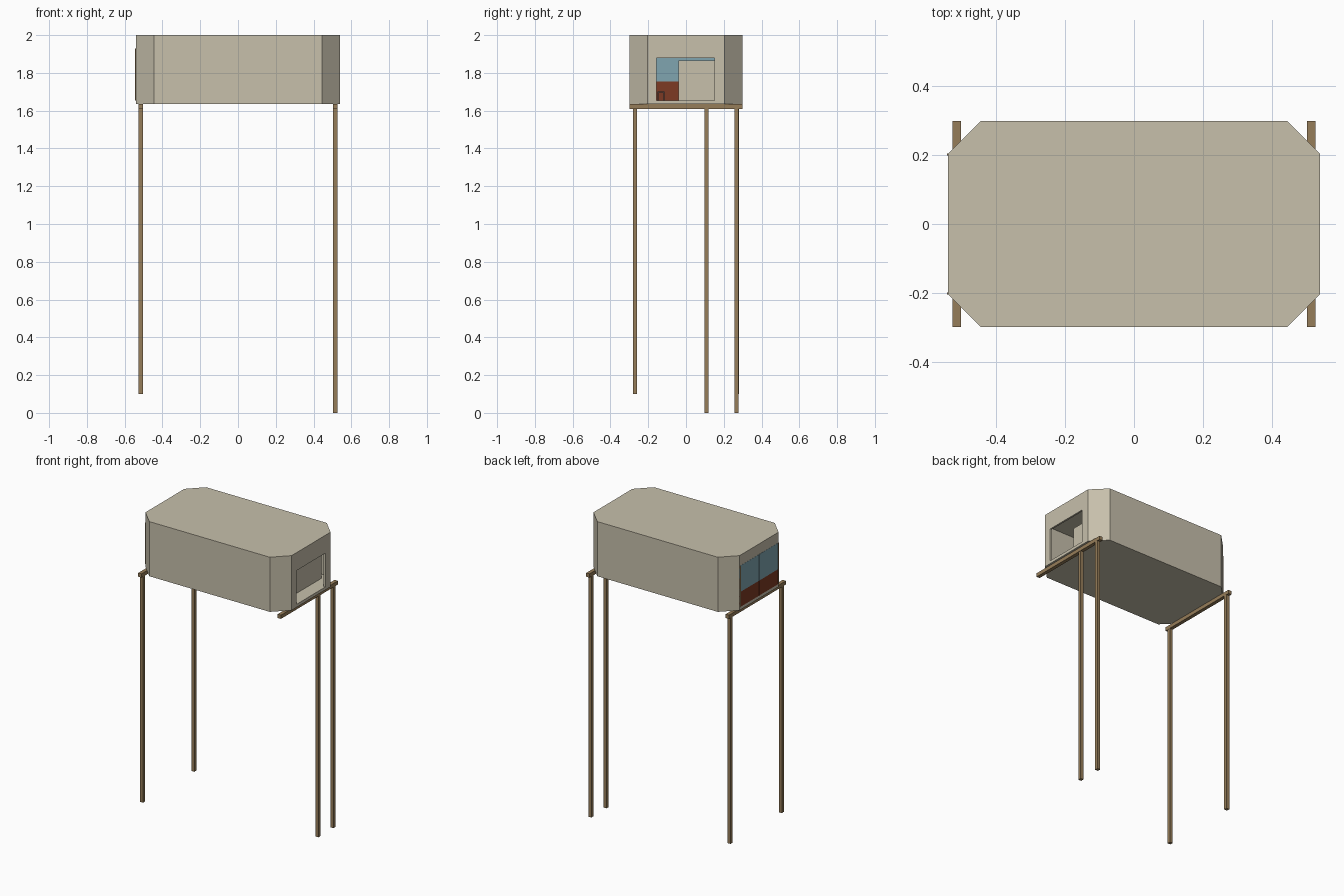
import bpy, bmesh
from mathutils import Vector

if "Cube" in bpy.data.objects:
    bpy.data.objects.remove(bpy.data.objects["Cube"])


def material(name, color):
    m = bpy.data.materials.new(name)
    m.diffuse_color = (*color, 1)
    m.use_nodes = True
    m.node_tree.nodes["Principled BSDF"].inputs["Base Color"].default_value = m.diffuse_color
    return m


plaster = material("warm grey plaster", (0.57, 0.525, 0.41))
timber = material("timber", (0.305, 0.205, 0.10))
glass = material("blue glass", (0.215, 0.375, 0.435))
rust = material("red brown panel", (0.205, 0.042, 0.017))
steel = material("dark blue grey", (0.10, 0.14, 0.17))


def prism(name, outline, z0, z1, mat):
    """Extrude a plan outline between two heights."""
    bm = bmesh.new()
    base = bm.faces.new([bm.verts.new((x, y, z0)) for x, y in outline])
    top = bmesh.ops.extrude_face_region(bm, geom=[base])["geom"]
    bmesh.ops.translate(bm, vec=(0, 0, z1 - z0),
                        verts=[v for v in top if isinstance(v, bmesh.types.BMVert)])
    bmesh.ops.recalc_face_normals(bm, faces=bm.faces)
    mesh = bpy.data.meshes.new(name)
    bm.to_mesh(mesh)
    bm.free()
    mesh.materials.append(mat)
    ob = bpy.data.objects.new(name, mesh)
    bpy.context.collection.objects.link(ob)
    return ob


def box(name, x0, x1, y0, y1, z0, z1, mat):
    return prism(name, [(x0, y0), (x1, y0), (x1, y1), (x0, y1)], z0, z1, mat)


X, Y, CX, CY = 0.54, 0.30, 0.445, 0.205   # half sizes and chamfer starts
LOW, HIGH, T = 1.635, 2.0, 0.012          # cabin heights, wall thickness

# Cabin floor and roof with chamfered corners
octagon = [(CX, -Y), (X, -CY), (X, CY), (CX, Y),
           (-CX, Y), (-X, CY), (-X, -CY), (-CX, -Y)]
prism("cabin_floor", octagon, LOW, LOW + 0.02, plaster)
prism("cabin_roof", octagon, HIGH - T, HIGH, plaster)

# Long walls and diagonal corner walls, each inset by its thickness
names = {0: "corner_wall_front_right", 2: "corner_wall_back_right", 3: "back_wall",
         4: "corner_wall_back_left", 6: "corner_wall_front_left", 7: "front_wall"}
for i, name in names.items():
    a, b = Vector(octagon[i]), Vector(octagon[(i + 1) % 8])
    d = (b - a).normalized()
    inward = Vector((-d.y, d.x)) * T
    prism(name, [a, b, b + inward, a + inward], LOW + 0.02, HIGH - T, plaster)

# Right end wall around the entrance opening
Y0, Y1, Z0, Z1 = -0.155, 0.15, 1.655, 1.88
box("entrance_jamb_front", X - T, X, -CY, Y0, Z0, HIGH - T, plaster)
box("entrance_jamb_back", X - T, X, Y1, CY, Z0, HIGH - T, plaster)
box("entrance_header", X - T, X, Y0, Y1, Z1, HIGH - T, plaster)

# Screen standing behind the entrance
box("inner_screen", 0.44, 0.45, -0.04, 0.24, Z0, 1.865, plaster)

# Left end: header, two panes over two solid panels, slim side posts
box("window_header", -X, -X + T, -CY, CY, 1.93, HIGH - T, plaster)
for side, y0, y1 in (("front", -CY, -0.001), ("back", 0.001, CY)):
    box("window_pane_" + side, -X - 0.001, -X + 0.008, y0, y1, 1.755, 1.93, glass)
    box("lower_panel_" + side, -X - 0.001, -X + 0.008, y0, y1, Z0, 1.755, rust)
for side, s in (("front", -1), ("back", 1)):
    y = s * (CY - 0.003)
    box("window_post_" + side, -X - 0.004, -X, y - 0.003, y + 0.003, Z0, 1.93, timber)

# Small stool inside
box("stool_seat", -0.40, -0.36, -0.15, -0.115, 1.695, 1.702, steel)
for x in (-0.40, -0.365):
    for y in (-0.15, -0.12):
        box("stool_leg", x, x + 0.005, y, y + 0.005, Z0, 1.695, steel)

# Cross beams and stilts; the left stilts stop higher
W = 0.012
for side, x, ys, foot in (("left", -0.515, (-0.27, 0.27), 0.10),
                          ("right", 0.515, (0.108, 0.268), 0.0)):
    box("cross_beam_" + side, x - W, x + W, -Y, Y, 1.61, LOW, timber)
    for y in ys:
        box("stilt_" + side, x - 0.011, x + 0.011, y - 0.011, y + 0.011,
            foot, 1.61, timber)
